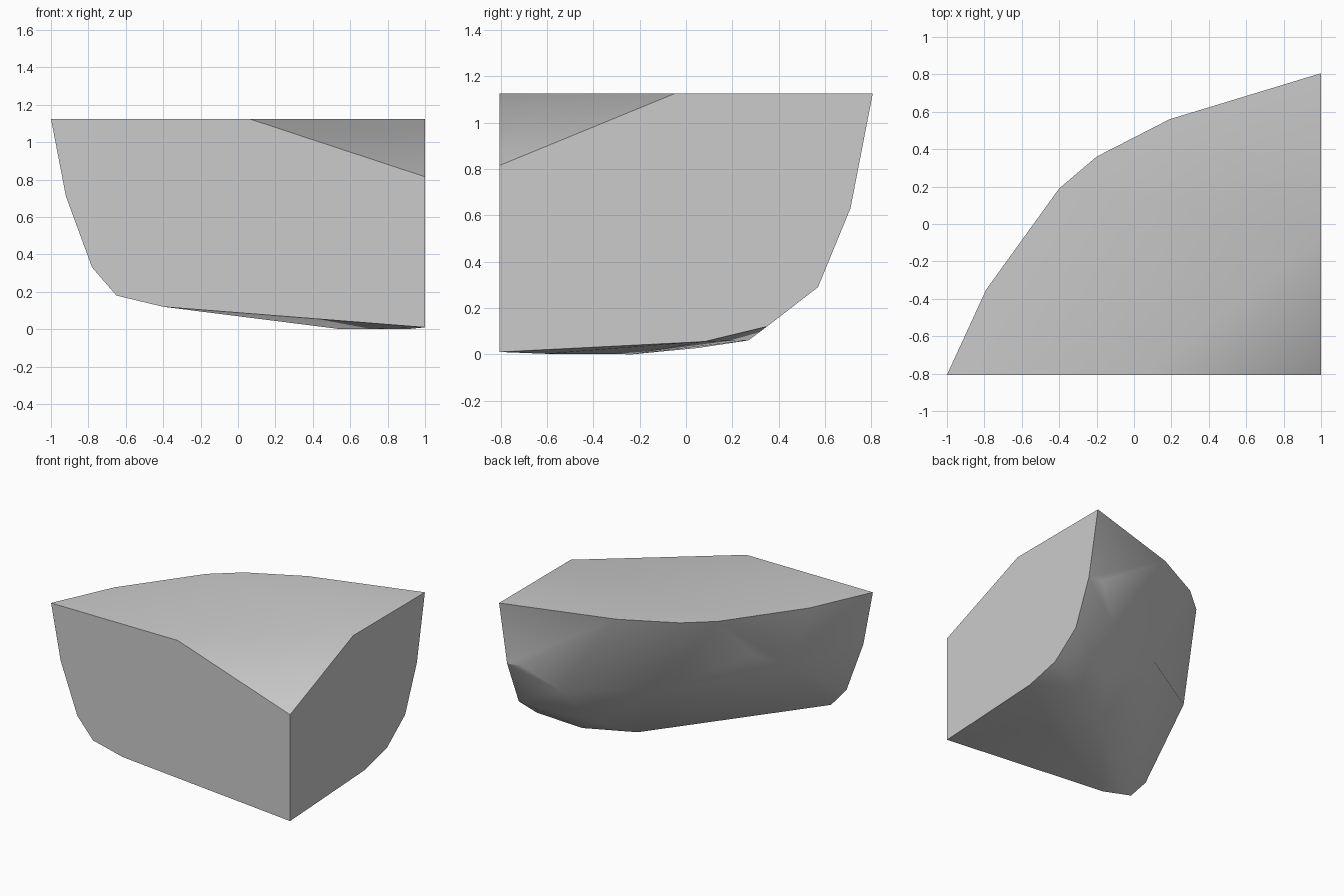
import bpy
import bmesh
import math
from mathutils import Vector
from mathutils.bvhtree import BVHTree

cube = bpy.data.objects.get("Cube")
if cube:
    bpy.data.objects.remove(cube, do_unlink=True)

FRONT, SIDE, TOP = -0.806, 1.0, 1.125


def push_face(bm, hint, target):
    """Split the face nearest to hint into a fan whose tip sits at target."""
    bm.faces.ensure_lookup_table()
    index = BVHTree.FromBMesh(bm).find_nearest(Vector(hint))[2]
    fan = bmesh.ops.poke(bm, faces=[bm.faces[index]])
    fan["verts"][0].co = target


# Rounded rims where the block meets its three flat planes
front_rim = [(-1, TOP), (-0.92, 0.71), (-0.78, 0.33), (-0.65, 0.18), (-0.4, 0.12),
             (SIDE, 0.01), (SIDE, 0.815), (0.06, TOP)]
side_rim = [(-0.05, TOP), (0.806, TOP), (0.71, 0.63), (0.57, 0.29), (0.35, 0.12), (0.08, 0.055)]
top_rim = [(-0.79, -0.35), (-0.4, 0.19), (-0.2, 0.36), (0.19, 0.56)]

points = [(x, FRONT, z) for x, z in front_rim]
points += [(SIDE, y, z) for y, z in side_rim]
points += [(x, y, TOP) for x, y in top_rim]

# Underside and bulging back
points += [(0.68, 0.27, 0.06), (0.37, 0.05, 0.027), (0.55, -0.23, 0), (0.92, -0.6, 0.002)]
points += [(0.05, 0.28, 0.5), (0.5, 0.36, 0.19), (0.66, 0.56, 0.46), (-0.68, -0.28, 0.68)]

bm = bmesh.new()
for p in points:
    bm.verts.new(p)
bmesh.ops.convex_hull(bm, input=bm.verts)
loose = [v for v in bm.verts if not v.link_faces]
bmesh.ops.delete(bm, geom=loose, context='VERTS')

# Ledge under the back corner and shallow dent in the back
push_face(bm, (0.82, 0.64, 0.58), (0.88, 0.708, 0.645))
push_face(bm, (-0.46, -0.09, 0.76), (-0.46, -0.16, 0.75))

bmesh.ops.dissolve_limit(bm, angle_limit=math.radians(0.5), verts=bm.verts, edges=bm.edges)
bmesh.ops.recalc_face_normals(bm, faces=bm.faces)

mesh = bpy.data.meshes.new("boulder_corner")
bm.to_mesh(mesh)
bm.free()
block = bpy.data.objects.new("boulder_corner", mesh)
bpy.context.collection.objects.link(block)

# Plain stone colour
stone = bpy.data.materials.new("light_grey_stone")
stone.use_nodes = True
colour = (0.6, 0.6, 0.6, 1)
stone.diffuse_color = colour
stone.node_tree.nodes["Principled BSDF"].inputs["Base Color"].default_value = colour
mesh.materials.append(stone)

# Soft back and top, crisp cut edges
bpy.ops.object.select_all(action='DESELECT')
block.select_set(True)
bpy.context.view_layer.objects.active = block
bpy.ops.object.shade_smooth_by_angle(angle=math.radians(45))
